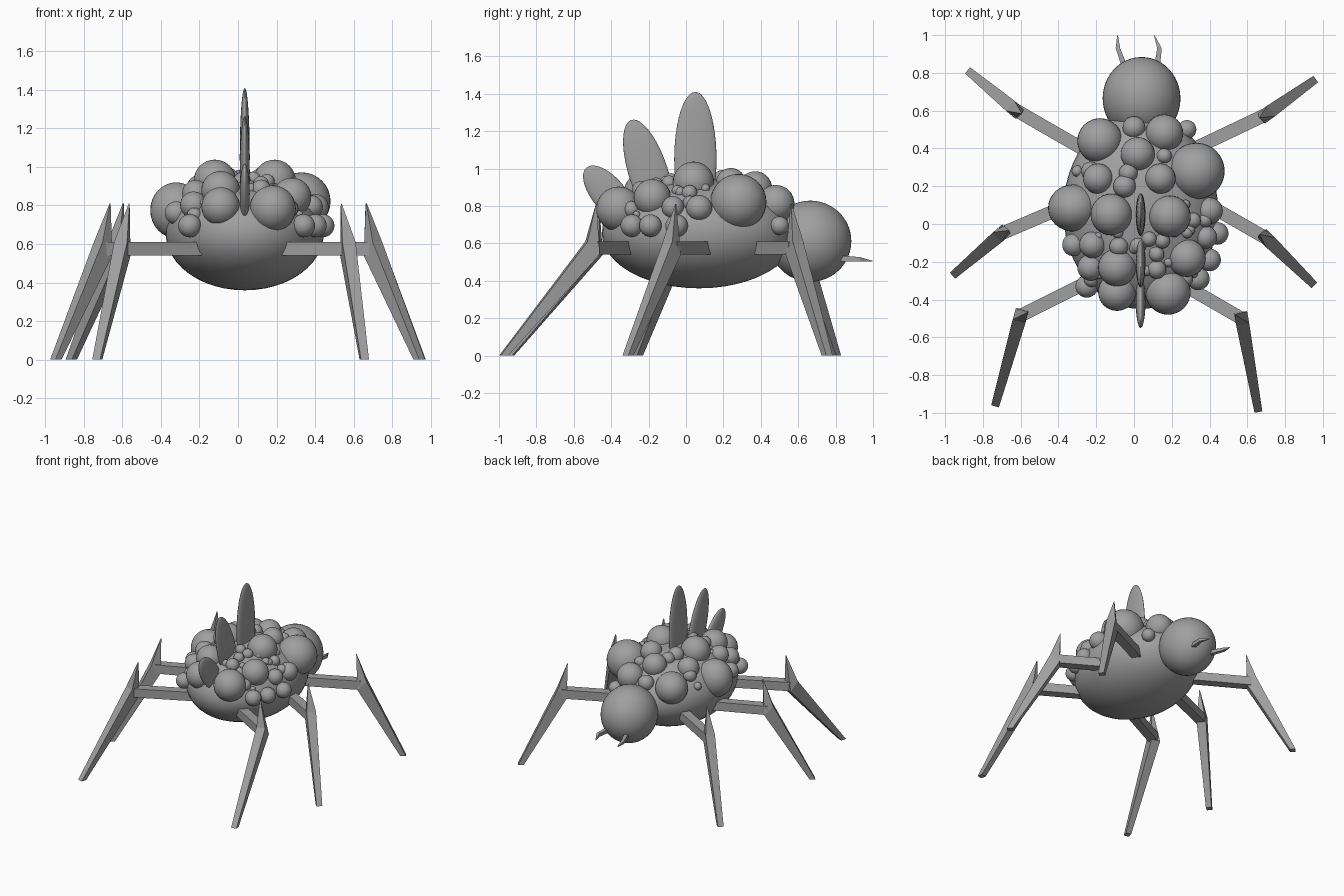
import bpy, bmesh, math, random
from mathutils import Vector, Matrix

if "Cube" in bpy.data.objects:
    bpy.data.objects.remove(bpy.data.objects["Cube"], do_unlink=True)

grey = bpy.data.materials.new("plain grey")
grey.use_nodes = True
GREY = (0.35, 0.35, 0.35, 1)
grey.diffuse_color = GREY
grey.node_tree.nodes["Principled BSDF"].inputs["Base Color"].default_value = GREY


def finish(name, bm, smooth=False):
    """Turn a bmesh into a named object."""
    bmesh.ops.recalc_face_normals(bm, faces=bm.faces)
    for face in bm.faces:
        face.smooth = smooth
    mesh = bpy.data.meshes.new(name)
    bm.to_mesh(mesh)
    bm.free()
    mesh.materials.append(grey)
    obj = bpy.data.objects.new(name, mesh)
    bpy.context.collection.objects.link(obj)
    return obj


def add_ellipsoid(bm, centre, radii, tilt=0, segments=32):
    matrix = (Matrix.Translation(centre) @ Matrix.Rotation(math.radians(tilt), 4, "X")
              @ Matrix.Diagonal((*radii, 1)))
    bmesh.ops.create_uvsphere(bm, u_segments=segments, v_segments=segments // 2,
                              radius=1, matrix=matrix)


def ellipsoid(name, centre, radii, tilt=0):
    bm = bmesh.new()
    add_ellipsoid(bm, centre, radii, tilt, 48)
    return finish(name, bm, True)


def loft(name, rings):
    """Join four-cornered rings into a closed tapering solid."""
    bm = bmesh.new()
    loops = [[bm.verts.new(p) for p in ring] for ring in rings]
    for low, high in zip(loops, loops[1:]):
        for i in range(4):
            j = (i + 1) % 4
            bm.faces.new((low[i], low[j], high[j], high[i]))
    bm.faces.new(loops[0])
    bm.faces.new(loops[-1])
    return finish(name, bm)


def ring(centre, along, across, rise=0):
    """Quad spanned by two half-axes; its outer edge may be raised."""
    up = Vector((0, 0, rise))
    return [centre - along - across - up, centre + along - across + up,
            centre + along + across + up, centre - along + across - up]


# Body and head
MIDDLE = Vector((0.035, 0.07, 0.655))
SIZE = Vector((0.41, 0.52, 0.295))
ellipsoid("body", MIDDLE, SIZE)
ellipsoid("head", (0.04, 0.665, 0.612), (0.206, 0.219, 0.217))

# Back fins: y, z, half width, half length, tilt
for label, y, z, wide, tall, tilt in (("rear", 0.05, 1.05, 0.113, 0.36, 0),
                                      ("middle", -0.2, 0.975, 0.105, 0.3, 18),
                                      ("front", -0.41, 0.86, 0.09, 0.19, 40)):
    ellipsoid(label + "_fin", (0.035, y, z), (0.026, wide, tall), tilt)


def shell_height(x, y):
    """Height of the upper body surface, kept above the waist."""
    rest = 1 - ((x - MIDDLE.x) / SIZE.x) ** 2 - ((y - MIDDLE.y) / SIZE.y) ** 2
    return MIDDLE.z + max(0.04, SIZE.z * math.sqrt(max(rest, 0)))


# Round bumps on the shell: x, y, radius in hundredths
BUMPS = ((-18, 44, 12), (16, 48, 10), (0, 51, 6), (2, 37, 9), (33, 28, 15),
         (14, 24, 8), (-3, 27, 5), (-19, 24, 8), (-5, 20, 6), (-12, 5, 11),
         (19, 4, 11), (40, 7, 7), (28, -18, 10), (38, -7, 6), (44, -5, 6),
         (-22, -11, 7), (-9, -23, 10), (-23, -23, 7), (-9, -36, 10),
         (18, -36, 12), (40, -19, 6), (-8, -12, 5), (12, -24, 5), (8, -8, 4),
         (15, -9, 4), (-23, 28, 5), (-30, 28, 3), (28, 50, 5), (-32, -11, 6),
         (16, 36, 4), (-25, -33, 6), (34, -29, 6), (12, -16, 4))
bm = bmesh.new()
for x, y, r in BUMPS:
    x, y, r = x / 100, y / 100, r / 100
    add_ellipsoid(bm, (x, y, shell_height(x, y)), (r, r, r))
add_ellipsoid(bm, (-0.32, 0.085, 0.775), (0.135, 0.125, 0.145))
finish("shell_bumps", bm, True)

# Small bumps filling the gaps in the front half
random.seed(4)
bm = bmesh.new()
for i in range(36):
    turn = math.radians(random.uniform(170, 370))
    reach = random.uniform(0.3, 0.97)
    x = MIDDLE.x + SIZE.x * reach * math.cos(turn)
    y = MIDDLE.y + SIZE.y * reach * math.sin(turn)
    r = random.uniform(0.02, 0.045)
    add_ellipsoid(bm, (x, y, shell_height(x, y)), (r, r, r), 0, 16)
finish("small_bumps", bm, True)

# Legs: hip, knee and foot in plan
LEGS = {"rear_right": ((-0.24, 0.38), (-0.63, 0.605), (-0.865, 0.8)),
        "rear_left": ((0.29, 0.385), (0.7, 0.58), (0.945, 0.755)),
        "middle_right": ((-0.28, 0.13), (-0.7, -0.05), (-0.945, -0.26)),
        "middle_left": ((0.36, 0.12), (0.7, -0.075), (0.94, -0.31)),
        "front_right": ((-0.19, -0.28), (-0.6, -0.485), (-0.73, -0.945)),
        "front_left": ((0.24, -0.31), (0.57, -0.5), (0.655, -0.975))}
UP = Vector((0, 0, 1))
for side, (hip, knee, foot) in LEGS.items():
    hip, knee = (Vector((*p, 0.575)) for p in (hip, knee))
    foot = Vector((*foot, 0))
    thigh = (knee - hip).normalized()
    half = thigh.cross(UP) * 0.035
    loft(side + "_thigh", [ring(p, half, UP * 0.035) for p in (hip, knee)])
    out = foot - knee
    out.z = 0
    out.normalize()
    across = out.cross(UP)
    tip = knee - thigh * 0.04 + UP * 0.235
    loft(side + "_shin", [ring(foot, out * 0.021, across * 0.021),
                          ring(knee, out * 0.033, across * 0.035, 0.035),
                          ring(tip, out * 0.002, across * 0.002)])

# Curved feelers on the head
for side, path in (("right", ((-0.045, 0.82), (-0.085, 0.93), (-0.087, 0.998))),
                   ("left", ((0.12, 0.82), (0.135, 0.93), (0.108, 0.998)))):
    rings = []
    for (x, y), half, z in zip(path, (0.016, 0.012, 0.002), (0.52, 0.515, 0.505)):
        rings.append(ring(Vector((x, y, z)), Vector((half, 0, 0)), UP * half))
    loft(side + "_feeler", rings)
